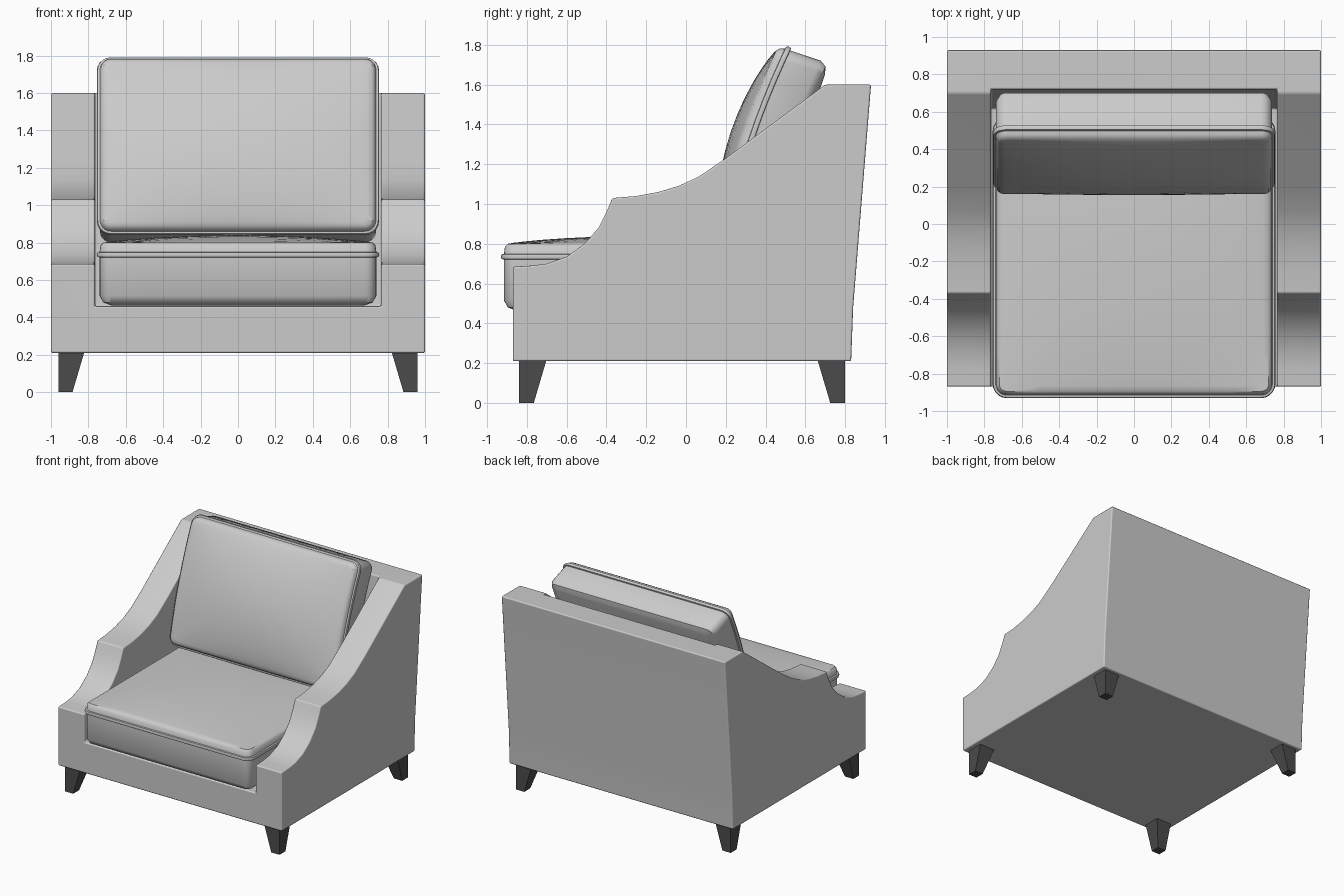
import bpy, bmesh, math
from mathutils import Matrix

if "Cube" in bpy.data.objects:
    bpy.data.objects.remove(bpy.data.objects["Cube"], do_unlink=True)


def material(name, value):
    mat = bpy.data.materials.new(name)
    mat.use_nodes = True
    color = (value, value, value, 1)
    mat.diffuse_color = color
    mat.node_tree.nodes["Principled BSDF"].inputs["Base Color"].default_value = color
    return mat


FABRIC = material("light grey fabric", 0.6)
WOOD = material("dark leg finish", 0.07)


def add_object(name, bm, mat):
    bmesh.ops.recalc_face_normals(bm, faces=bm.faces)
    mesh = bpy.data.meshes.new(name)
    bm.to_mesh(mesh)
    bm.free()
    mesh.materials.append(mat)
    obj = bpy.data.objects.new(name, mesh)
    bpy.context.collection.objects.link(obj)
    return obj


def activate(obj):
    bpy.ops.object.select_all(action='DESELECT')
    obj.select_set(True)
    bpy.context.view_layer.objects.active = obj


def smooth(obj, degrees):
    activate(obj)
    bpy.ops.object.shade_smooth_by_angle(angle=math.radians(degrees))


def extrude_profile(name, points, half_width):
    """Side profile (y, z) extruded evenly across x."""
    bm = bmesh.new()
    face = bm.faces.new([bm.verts.new((-half_width, y, z)) for y, z in points])
    new = bmesh.ops.extrude_face_region(bm, geom=[face])["geom"]
    verts = [v for v in new if isinstance(v, bmesh.types.BMVert)]
    bmesh.ops.translate(bm, verts=verts, vec=(2 * half_width, 0, 0))
    return add_object(name, bm, FABRIC)


# Body: stepped arm profile with the seat well cut out of it
body = extrude_profile("sofa_body", [
    (-0.87, 0.21), (-0.87, 0.685), (-0.78, 0.69), (-0.70, 0.70), (-0.60, 0.735),
    (-0.51, 0.80), (-0.44, 0.88), (-0.395, 0.97), (-0.37, 1.03), (-0.25, 1.04),
    (-0.14, 1.06), (-0.04, 1.09), (0.06, 1.135), (0.20, 1.23), (0.70, 1.60),
    (0.93, 1.60), (0.84, 0.48), (0.83, 0.21)], 1.0)
well = extrude_profile("seat_well_cutter", [
    (-1.3, 0.46), (0.62, 0.46), (0.72, 1.60), (0.72, 2.0), (-1.3, 2.0)], 0.765)

cut = body.modifiers.new("well", 'BOOLEAN')
cut.operation = 'DIFFERENCE'
cut.solver = 'EXACT'
cut.object = well
bevel = body.modifiers.new("soft edges", 'BEVEL')
bevel.width = 0.014
bevel.segments = 3
bevel.limit_method = 'ANGLE'
bevel.angle_limit = math.radians(30)
activate(body)
for mod in ("well", "soft edges"):
    bpy.ops.object.modifier_apply(modifier=mod)
bpy.data.objects.remove(well, do_unlink=True)
smooth(body, 35)
body.modifiers.new("even shading", 'WEIGHTED_NORMAL').keep_sharp = True


def rounded_rect(a, b, radius, corner_steps=5, side_steps=8):
    """Outline points with subdivided straight sides."""
    corners = []
    for i, (sx, sy) in enumerate([(1, 1), (-1, 1), (-1, -1), (1, -1)]):
        for k in range(corner_steps + 1):
            t = math.pi / 2 * (i + k / corner_steps)
            corners.append((sx * (a - radius) + radius * math.cos(t),
                            sy * (b - radius) + radius * math.sin(t)))
    points = []
    for i, (x, y) in enumerate(corners):
        points.append((x, y))
        if i % (corner_steps + 1) == corner_steps:
            nx, ny = corners[(i + 1) % len(corners)]
            for k in range(1, side_steps):
                f = k / side_steps
                points.append((x + (nx - x) * f, y + (ny - y) * f))
    return points


def cushion(name, a, b, thickness, rise, crown, bend, matrix):
    """Box cushion: rounded base, piped welt at z = 0, domed top."""
    layers = [(0.06, -thickness), (0.02, -thickness + 0.015), (0, -thickness + 0.05),
              (0, -0.014), (0.012, -0.012), (0.016, 0), (0.012, 0.012), (0, 0.014),
              (0.005, rise - 0.015), (0.02, rise)]
    bm = bmesh.new()
    rings = []
    for i, (offset, z) in enumerate(layers):
        grow = offset if 4 <= i <= 6 else -offset
        outline = rounded_rect(a + grow, b + grow, 0.06 + max(grow, -0.03))
        rings.append([bm.verts.new((x, y, z + bend * (1 - (y / b) ** 2)))
                      for x, y in outline])
    top = rounded_rect(a - 0.02, b - 0.02, 0.04)

    def dome(x, y):
        lift = (1 - (x / (a - 0.02)) ** 2) * (1 - (y / (b - 0.02)) ** 2)
        return rise + crown * lift ** 0.8 + bend * (1 - (y / b) ** 2)

    for s in (0.96, 0.88, 0.76, 0.6, 0.4, 0.2):
        rings.append([bm.verts.new((x * s, y * s, dome(x * s, y * s))) for x, y in top])
    n = len(top)
    for low, high in zip(rings, rings[1:]):
        for i in range(n):
            j = (i + 1) % n
            bm.faces.new((low[i], low[j], high[j], high[i]))
    centre = bm.verts.new((0, 0, dome(0, 0)))
    for i in range(n):
        bm.faces.new((rings[-1][i], rings[-1][(i + 1) % n], centre))
    bm.faces.new(rings[0])
    bm.transform(matrix)
    smooth(add_object(name, bm, FABRIC), 40)


# Loose cushions
cushion("seat_cushion", 0.74, 0.735, 0.27, 0.065, 0.04, 0,
        Matrix.Translation((0, -0.18, 0.735)))
cushion("back_cushion", 0.738, 0.485, 0.225, 0.05, 0.06, 0.03,
        Matrix.Translation((0, 0.357, 1.316)) @ Matrix.Rotation(math.radians(71.5), 4, 'X'))


# Legs: square, tapering towards the outer corner
def leg(name, sx, outer_y, sy):
    bm = bmesh.new()
    rings = []
    for z, size in ((0, 0.075), (0.22, 0.14)):
        rings.append([bm.verts.new((sx * (0.96 - u * size), outer_y - sy * v * size, z))
                      for u, v in ((0, 0), (1, 0), (1, 1), (0, 1))])
    low, high = rings
    for i in range(4):
        j = (i + 1) % 4
        bm.faces.new((low[i], low[j], high[j], high[i]))
    bm.faces.new(low)
    bm.faces.new(high)
    add_object(name, bm, WOOD)


for side, sx in (("left", 1), ("right", -1)):
    leg("front_leg_" + side, sx, -0.84, -1)
    leg("back_leg_" + side, sx, 0.80, 1)
